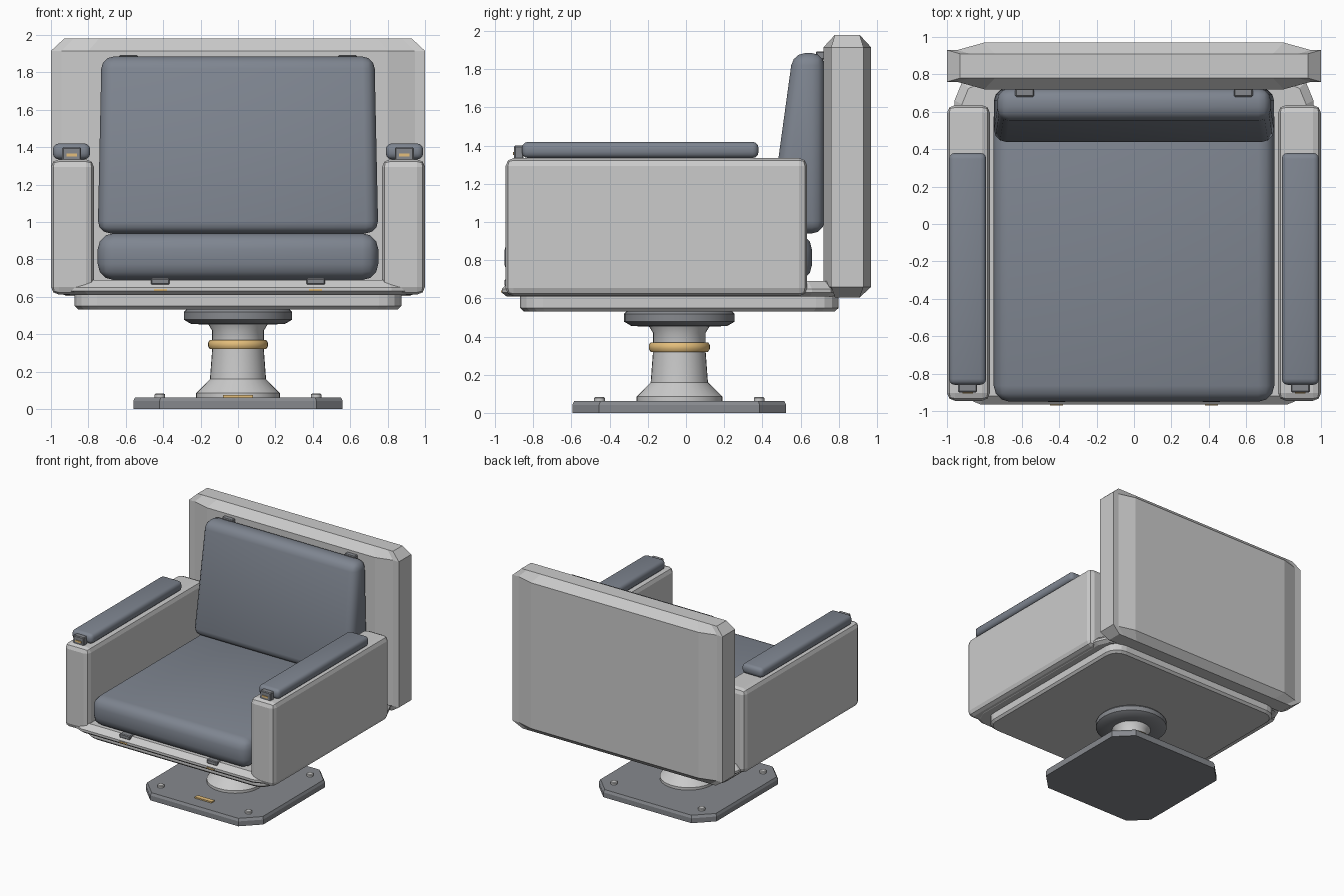
import bpy, bmesh, math

if "Cube" in bpy.data.objects:
    bpy.data.objects.remove(bpy.data.objects["Cube"])


def material(name, rgb):
    m = bpy.data.materials.new(name)
    m.diffuse_color = (*rgb, 1)
    m.use_nodes = True
    m.node_tree.nodes["Principled BSDF"].inputs["Base Color"].default_value = m.diffuse_color
    return m


FABRIC = material("slate_fabric", (0.21, 0.235, 0.28))
DARK = material("dark_metal", (0.24, 0.25, 0.27))
GOLD = material("brass", (0.78, 0.52, 0.2))
PALE = material("pale_metal", (0.75, 0.75, 0.77))
CY = -0.035  # y of the pedestal axis


def finish(name, bm, mat=None, smooth=False):
    bmesh.ops.recalc_face_normals(bm, faces=bm.faces[:])
    me = bpy.data.meshes.new(name)
    bm.to_mesh(me)
    bm.free()
    ob = bpy.data.objects.new(name, me)
    bpy.context.collection.objects.link(ob)
    if mat:
        me.materials.append(mat)
    if smooth:
        bpy.ops.object.select_all(action='DESELECT')
        ob.select_set(True)
        bpy.context.view_layer.objects.active = ob
        bpy.ops.object.shade_smooth_by_angle(angle=math.radians(35))
    return ob


def loft(name, rings, mat=None, smooth=False):
    """Skin a stack of (outline, z) rings and cap both ends."""
    bm = bmesh.new()
    vs = [[bm.verts.new((x, y, z)) for x, y in pts] for pts, z in rings]
    n = len(vs[0])
    for a, b in zip(vs, vs[1:]):
        for i in range(n):
            j = (i + 1) % n
            bm.faces.new((a[i], a[j], b[j], b[i]))
    bm.faces.new(vs[0])
    bm.faces.new(vs[-1])
    return finish(name, bm, mat, smooth)


def rect(hx, y0, y1, r, seg=1):
    """Plan rectangle with chamfered (seg=1) or rounded corners."""
    pts = []
    for k, (cx, cy) in enumerate([(hx - r, y1 - r), (r - hx, y1 - r),
                                  (r - hx, y0 + r), (hx - r, y0 + r)]):
        for i in range(seg + 1):
            a = math.pi / 2 * (k + i / seg)
            pts.append((cx + r * math.cos(a), cy + r * math.sin(a)))
    return pts


def lathe(name, profile, mat=None, n=32, x=0, y=CY):
    rings = [([(x + r * math.cos(2 * math.pi * i / n), y + r * math.sin(2 * math.pi * i / n))
               for i in range(n)], z) for r, z in profile]
    return loft(name, rings, mat, True)


def block(name, x, y, z, bevel=0, seg=2, mat=None, smooth=False, edit=None):
    """Box from (min, max) ranges, optionally reshaped, then bevelled."""
    bm = bmesh.new()
    bmesh.ops.create_cube(bm, size=1)
    for v in bm.verts:
        v.co = [r[0] + (c + 0.5) * (r[1] - r[0]) for c, r in zip(v.co, (x, y, z))]
        if edit:
            edit(v)
    if bevel:
        bmesh.ops.bevel(bm, geom=bm.edges[:], offset=bevel, segments=seg,
                        profile=0.5, affect='EDGES')
    return finish(name, bm, mat, smooth)


# Pedestal: floor plate, column, collar, swivel disc
loft("floor_plate", [(rect(0.56, -0.595, 0.525, 0.14), 0), (rect(0.56, -0.595, 0.525, 0.14), 0.042),
                     (rect(0.55, -0.585, 0.515, 0.137), 0.063)], DARK)
lathe("column", [(0.225, 0.06), (0.225, 0.085), (0.15, 0.16), (0.138, 0.32),
                 (0.138, 0.42), (0.17, 0.47)], PALE)
lathe("collar_ring", [(0.13, 0.32), (0.15, 0.32), (0.16, 0.335), (0.16, 0.355),
                      (0.15, 0.37), (0.13, 0.37)], GOLD)
lathe("swivel_disc", [(0.17, 0.452), (0.25, 0.455), (0.29, 0.478), (0.29, 0.518),
                      (0.275, 0.535)], DARK)
for sx in (-1, 1):
    for sy in (-1, 1):
        lathe("plate_bolt", [(0.028, 0.055), (0.028, 0.078), (0.022, 0.083)], PALE, 12,
              sx * 0.418, CY + sy * 0.418)
block("plate_tag", (-0.08, 0.08), (-0.475, -0.435), (0.06, 0.074), mat=GOLD)

# Under pan and seat frame
loft("under_pan", [(rect(0.855, -0.85, 0.78, 0.11, 4), 0.532), (rect(0.873, -0.87, 0.8, 0.12, 4), 0.55),
                   (rect(0.873, -0.87, 0.8, 0.12, 4), 0.62)], PALE)
loft("seat_frame", [(rect(0.93, -0.94, 0.78, 0.13, 2), 0.61), (rect(0.96, -0.965, 0.8, 0.14, 2), 0.63),
                    (rect(0.96, -0.965, 0.8, 0.14, 2), 0.65), (rect(0.92, -0.92, 0.76, 0.12, 2), 0.69)])


# Back panel with flared side rims
def panel_outline(hx, d):
    half = [(0.8 * hx, 0.125 - d), (0.945 * hx, 0.085 - d / 3), (hx, 0.085 - d / 3)]
    right = [(x, 0.845 - t) for x, t in half] + [(x, 0.845 + t) for x, t in half[::-1]]
    return right + [(-x, y) for x, y in right[::-1]]


loft("back_panel", [(panel_outline(0.92, 0.06), 0.605), (panel_outline(1, 0), 0.66),
                    (panel_outline(1, 0), 1.915), (panel_outline(0.93, 0.06), 1.98)])

# Cushions
block("seat_cushion", (-0.75, 0.75), (-0.95, 0.66), (0.69, 0.94), 0.085, 3, FABRIC, True)


def lean(v):
    if v.co.z > 1.5:
        v.co.x *= 0.973
        if v.co.y < 0.6:
            v.co.y = 0.56


block("back_cushion", (-0.75, 0.75), (0.43, 0.725), (0.94, 1.885), 0.065, 3, FABRIC, True, lean)

# Arms, pads, and all mirrored clips
for s in (-1, 1):
    def span(a, b):
        return tuple(sorted((s * a, s * b)))
    block("arm", span(0.77, 1.0), (-0.945, 0.635), (0.612, 1.335), 0.042, 2)
    block("arm_pad", span(0.79, 0.99), (-0.86, 0.38), (1.335, 1.42), 0.032, 3, FABRIC, True)
    block("pad_clip", span(0.84, 0.94), (-0.9, -0.85), (1.325, 1.4), 0.006, 1, DARK)
    block("pad_clip_tag", span(0.862, 0.918), (-0.906, -0.89), (1.351, 1.366), mat=GOLD)
    block("back_clip", span(0.535, 0.635), (0.68, 0.76), (1.85, 1.893), 0.006, 1, DARK)
    block("seat_clip", span(0.365, 0.465), (-0.952, -0.88), (0.665, 0.7), 0.006, 1, DARK)
    block("seat_clip_tag", span(0.38, 0.45), (-0.97, -0.95), (0.63, 0.642), mat=GOLD)
